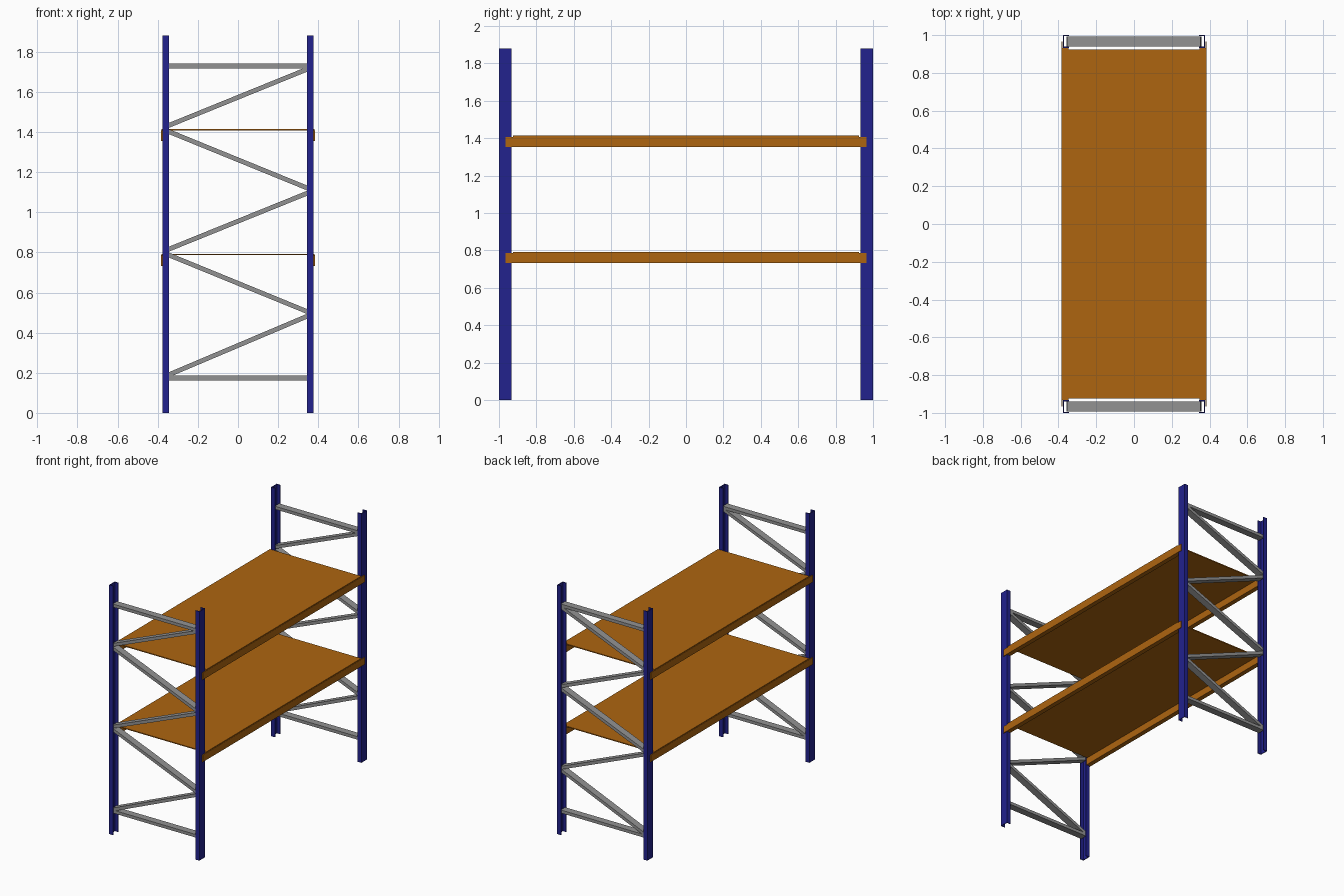
import bpy, bmesh
from mathutils import Vector

if "Cube" in bpy.data.objects:
    bpy.data.objects.remove(bpy.data.objects["Cube"])


def material(name, rgb):
    m = bpy.data.materials.new(name)
    m.diffuse_color = (*rgb, 1)
    m.use_nodes = True
    m.node_tree.nodes["Principled BSDF"].inputs["Base Color"].default_value = m.diffuse_color
    return m


BLUE = material("blue paint", (0.016, 0.016, 0.27))
ORANGE = material("orange paint", (0.42, 0.13, 0.005))
GREY = material("grey steel", (0.29, 0.29, 0.29))


def finish(name, bm, mat):
    bmesh.ops.recalc_face_normals(bm, faces=bm.faces)
    me = bpy.data.meshes.new(name)
    bm.to_mesh(me)
    bm.free()
    me.materials.append(mat)
    ob = bpy.data.objects.new(name, me)
    bpy.context.collection.objects.link(ob)
    return ob


def prism(name, profile, offset, mat):
    """Extrude a closed 3D outline along an offset."""
    bm = bmesh.new()
    face = bm.faces.new([bm.verts.new(p) for p in profile])
    ext = bmesh.ops.extrude_face_region(bm, geom=[face], use_keep_orig=True)
    verts = [g for g in ext["geom"] if isinstance(g, bmesh.types.BMVert)]
    bmesh.ops.translate(bm, verts=verts, vec=offset)
    return finish(name, bm, mat)


def box(name, x, y, z, mat):
    x0, x1 = sorted(x)
    y0, y1 = sorted(y)
    outline = [(x0, y0, z[0]), (x1, y0, z[0]), (x1, y1, z[0]), (x0, y1, z[0])]
    return prism(name, outline, (0, 0, z[1] - z[0]), mat)


def brace(name, a, b, y, mat):
    """Flat bar between two (x, z) points, 0.05 deep and 0.022 tall."""
    a, b = Vector((a[0], 0, a[1])), Vector((b[0], 0, b[1]))
    d = (b - a).normalized()
    n = Vector((-d.z, 0, d.x)) * 0.0115
    yv = Vector((0, y - 0.0265, 0))
    return prism(name, [a - n + yv, b - n + yv, b + n + yv, a + n + yv], (0, 0.053, 0), mat)


# Uprights: channels opening towards the inside
T, H = 0.006, 1.88
for sx in (-1, 1):
    for sy in (-1, 1):
        pts = [(0.377, 0.933), (0.377, 1.0), (0.344, 1.0), (0.344, 1 - T),
               (0.377 - T, 1 - T), (0.377 - T, 0.933 + T), (0.344, 0.933 + T), (0.344, 0.933)]
        prism("upright", [(sx * x, sy * y, 0) for x, y in pts], (0, 0, H), BLUE)

# End frame bracing: two horizontals and a zigzag
E = 0.352
zigzag = [(0.187, 0.485), (0.79, 0.502), (0.813, 1.098), (1.405, 1.118), (1.43, 1.716)]
for sy in (-1, 1):
    y = sy * 0.9665
    for z in (0.174, 1.729):
        brace("horizontal_brace", (-E, z), (E, z), y, GREY)
    for left, right in zigzag:
        brace("diagonal_brace", (-E, left), (E, right), y, GREY)

# Two shelf levels: panel, side beams and end connector plates
for top in (0.793, 1.414):
    box("shelf_panel", (-0.381, 0.381), (-0.925, 0.925), (top - 0.007, top), ORANGE)
    for sx in (-1, 1):
        box("shelf_beam", (sx * 0.348, sx * 0.383), (-0.931, 0.931), (top - 0.06, top - 0.007), ORANGE)
        for sy in (-1, 1):
            box("beam_connector", (sx * 0.3775, sx * 0.383), (sy * 0.931, sy * 0.966),
                (top - 0.06, top - 0.007), ORANGE)
